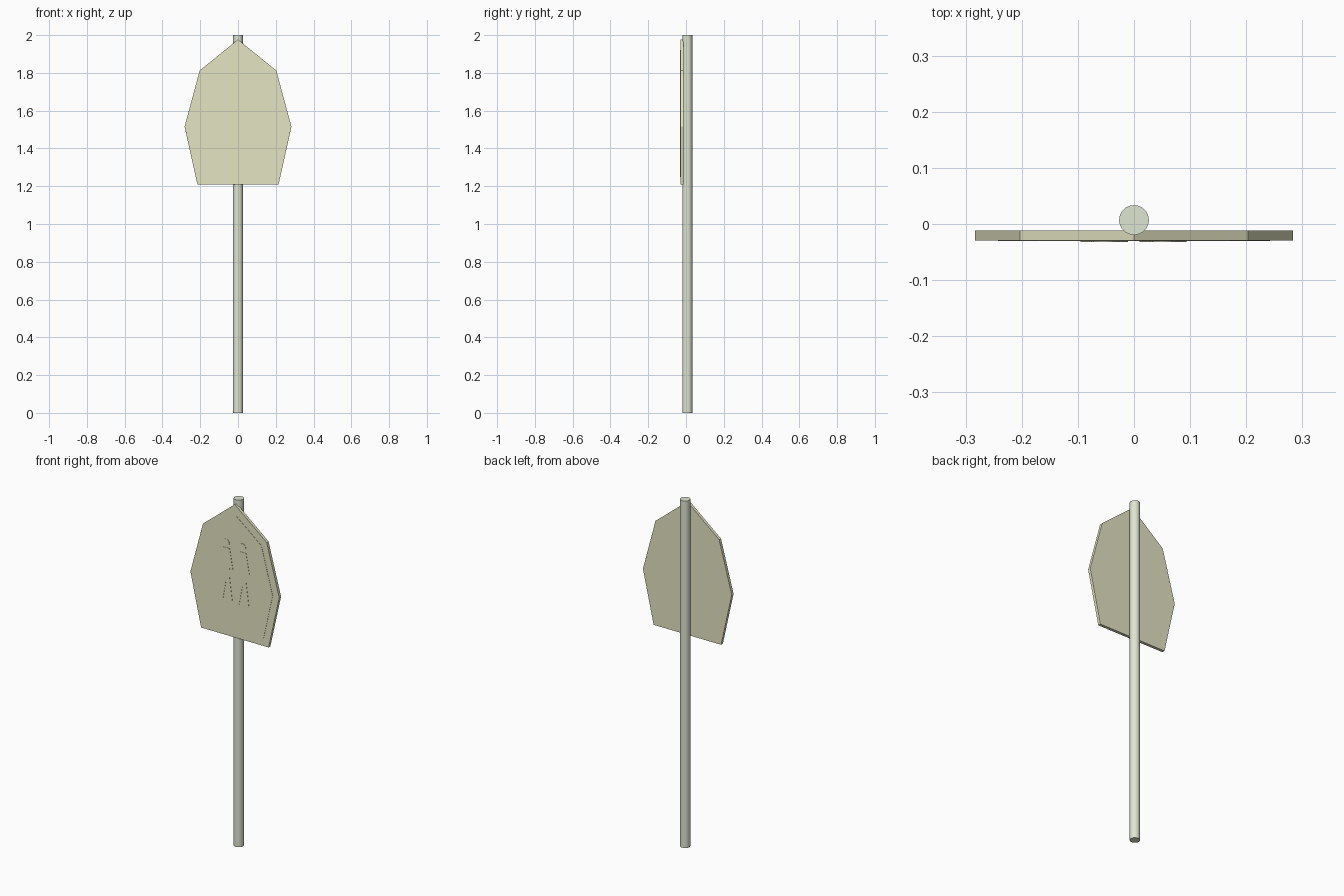
import bpy, bmesh, math

if "Cube" in bpy.data.objects:
    bpy.data.objects.remove(bpy.data.objects["Cube"])

FRONT, BACK = -0.029, -0.012   # board faces in y


def material(name, rgb):
    m = bpy.data.materials.new(name)
    m.diffuse_color = (*rgb, 1)
    m.use_nodes = True
    m.node_tree.nodes["Principled BSDF"].inputs["Base Color"].default_value = m.diffuse_color
    return m


board_mat = material("board_paint", (0.78, 0.78, 0.55))
post_mat = material("post_metal", (0.74, 0.79, 0.64))


def prism(name, outlines, y_front, y_back, mat):
    """Extrude one or more (x, z) outlines along y into a single object."""
    bm = bmesh.new()
    for pts in outlines:
        face = bm.faces.new([bm.verts.new((x, y_front, z)) for x, z in pts])
        new = bmesh.ops.extrude_face_region(bm, geom=[face])["geom"]
        verts = [g for g in new if isinstance(g, bmesh.types.BMVert)]
        bmesh.ops.translate(bm, verts=verts, vec=(0, y_back - y_front, 0))
    bmesh.ops.recalc_face_normals(bm, faces=bm.faces)
    mesh = bpy.data.meshes.new(name)
    bm.to_mesh(mesh)
    bm.free()
    ob = bpy.data.objects.new(name, mesh)
    bpy.context.collection.objects.link(ob)
    mesh.materials.append(mat)
    return ob


def mirrored(half):
    """Complete a right-hand outline that starts on the centre line."""
    return half + [(-x, z) for x, z in reversed(half[1:])]


# Round post
bpy.ops.mesh.primitive_cylinder_add(vertices=32, radius=0.0265, depth=2, location=(0, 0.007, 1))
post = bpy.context.object
post.name = "post"
post.data.materials.append(post_mat)
bpy.ops.object.shade_smooth_by_angle(angle=math.radians(40))

# Seven-sided board
half = [(0, 1.977), (0.203, 1.812), (0.283, 1.515), (0.215, 1.21)]
prism("sign_board", [mirrored(half)], FRONT, BACK, board_mat)

# Slightly raised inner panel
inner = [(0, 1.92), (0.17, 1.785), (0.242, 1.515), (0.183, 1.25)]
prism("sign_panel", [mirrored(inner)], FRONT - 0.0015, FRONT + 0.002, board_mat)


# Two plain walking figures in very low relief
def walker(cx):
    head = [(cx + 0.02 * math.cos(a), 1.745 + 0.02 * math.sin(a))
            for a in (i * math.tau / 16 for i in range(16))]
    body = [(-0.022, 1.715), (0.022, 1.715), (0.042, 1.60), (0.022, 1.60),
            (0.02, 1.56), (0.04, 1.41), (0.018, 1.41), (0, 1.53),
            (-0.022, 1.41), (-0.042, 1.41), (-0.02, 1.56), (-0.022, 1.60), (-0.042, 1.60)]
    return [head, [(cx + x, z) for x, z in body]]


for side, cx in (("left", -0.053), ("right", 0.052)):
    prism(f"walking_figure_{side}", walker(cx), FRONT - 0.003, FRONT, board_mat)
